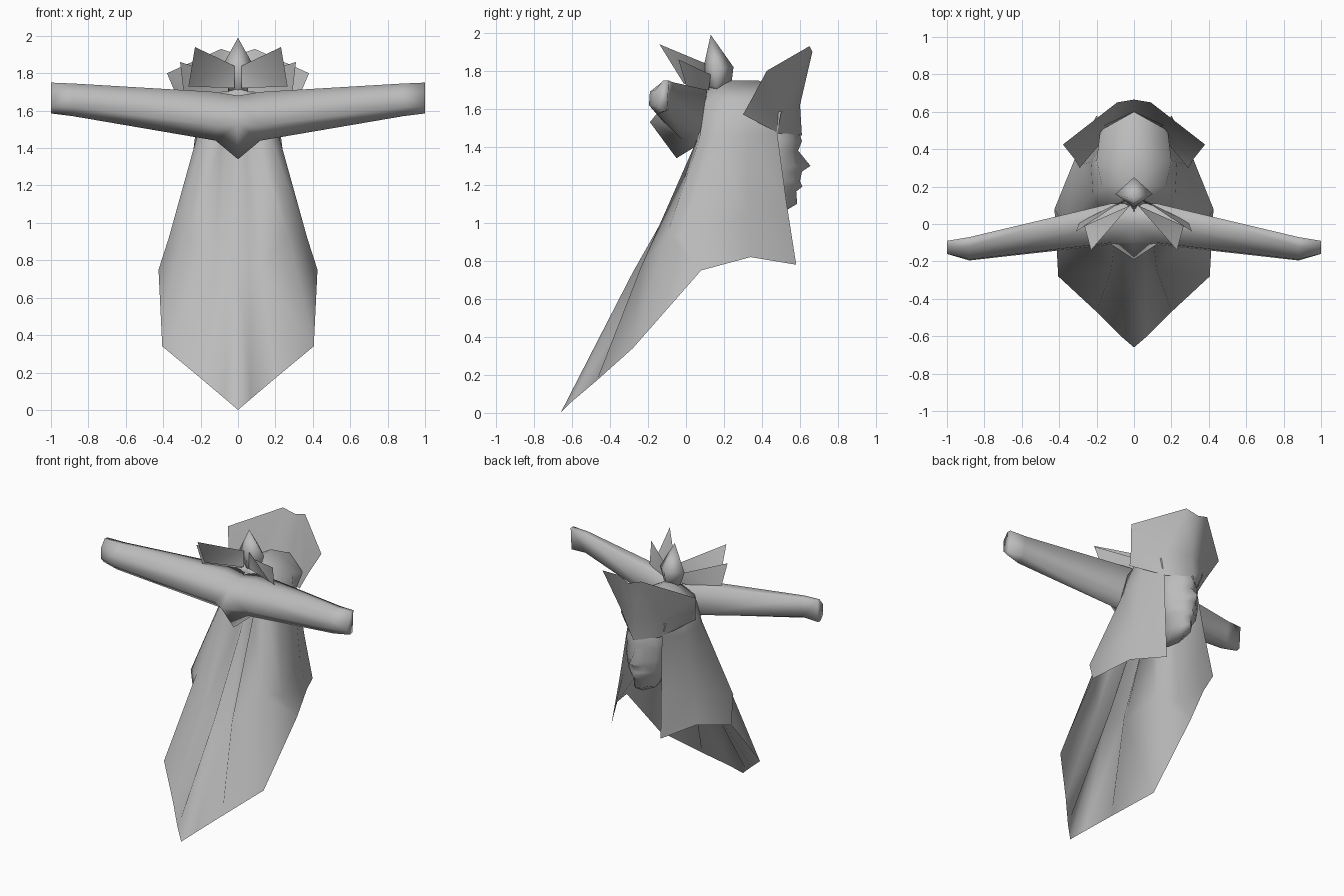
import bpy
import bmesh
import math

cube = bpy.data.objects.get("Cube")
if cube:
    bpy.data.objects.remove(cube, do_unlink=True)

grey = bpy.data.materials.new("stone_grey")
grey.use_nodes = True
colour = (0.5, 0.5, 0.5, 1)
grey.diffuse_color = colour
grey.node_tree.nodes["Principled BSDF"].inputs["Base Color"].default_value = colour


def finish(name, bm, mirrored=True, angle=180):
    """Turn a bmesh into a shaded object, mirrored across x when asked."""
    bmesh.ops.remove_doubles(bm, verts=bm.verts, dist=0.0005)
    bmesh.ops.recalc_face_normals(bm, faces=bm.faces)
    mesh = bpy.data.meshes.new(name)
    bm.to_mesh(mesh)
    bm.free()
    mesh.materials.append(grey)
    obj = bpy.data.objects.new(name, mesh)
    bpy.context.collection.objects.link(obj)
    if mirrored:
        mirror = obj.modifiers.new("mirror", "MIRROR")
        mirror.use_clip = True
        mirror.merge_threshold = 0.001
    bpy.ops.object.select_all(action="DESELECT")
    obj.select_set(True)
    bpy.context.view_layer.objects.active = obj
    bpy.ops.object.shade_smooth_by_angle(angle=math.radians(angle))


def loft(rows, closed=False, cap_last=False, cap_first=False):
    """Skin a list of point rows with quads."""
    bm = bmesh.new()
    grid = [[bm.verts.new(p) for p in row] for row in rows]
    for a, b in zip(grid, grid[1:]):
        count = len(a)
        for i in range(count if closed else count - 1):
            j = (i + 1) % count
            bm.faces.new((a[i], a[j], b[j], b[i]))
    if cap_last:
        bm.faces.new(grid[-1])
    if cap_first:
        bm.faces.new(grid[0])
    return bm


# Pleated cloak with hood: columns run from the crown down to the hem
cloak = [
    [(0, .06, 1.68), (0, .06, 1.6), (0, .06, 1.34), (0, -.28, .74), (0, -.66, 0)],
    [(0, .08, 1.69), (.04, .1, 1.61), (.04, .13, 1.4), (.06, -.17, .75), (.07, -.6, .06)],
    [(0, .1, 1.7), (.08, .1, 1.62), (.09, .05, 1.42), (.12, -.24, .76), (.2, -.47, .17)],
    [(0, .12, 1.72), (.14, .1, 1.64), (.18, .07, 1.44), (.27, -.1, .94), (.405, -.28, .34)],
    [(0, .2, 1.75), (.17, .2, 1.65), (.22, .16, 1.46), (.37, -.02, .92), (.425, .08, .75)],
    [(0, .38, 1.75), (.2, .34, 1.64), (.23, .33, 1.46), (.28, .32, 1.04), (.32, .34, .82)],
    [(0, .6, 1.64), (.18, .5, 1.58), (.14, .48, 1.47), (.17, .53, 1.1), (.2, .58, .78)],
]
finish("cloak", loft(cloak))

# Flared collar standing up behind the hood
lower = [(0, .61, 1.46), (.13, .49, 1.47), (.29, .3, 1.57)]
middle = [(0, .6, 1.62), (.17, .52, 1.62), (.32, .35, 1.66)]
upper = [(0, .665, 1.9), (.09, .65, 1.93), (.38, .425, 1.8)]
finish("collar", loft([lower, middle, upper]), angle=60)

# Outstretched arms: cross-sections (y, z) from the centre to the tip
sections = [
    (0, [(-.1, 1.64), (-.19, 1.53), (-.05, 1.34), (.08, 1.42), (.11, 1.68), (0, 1.68)]),
    (.12, [(-.1, 1.63), (-.11, 1.52), (-.02, 1.44), (.09, 1.48), (.11, 1.7), (0, 1.7)]),
    (.88, [(-.19, 1.69), (-.195, 1.62), (-.15, 1.57), (-.09, 1.6), (-.07, 1.74), (-.12, 1.745)]),
    (1, [(-.16, 1.7), (-.16, 1.62), (-.13, 1.585), (-.1, 1.59), (-.09, 1.75), (-.12, 1.75)]),
]
arm_rows = [[(x, y, z) for y, z in ring] for x, ring in sections]
finish("arms", loft(arm_rows, closed=True, cap_last=True))

# Face under the collar: height, front depth and half width of each slice
slices = [
    (1.52, .58, .11), (1.43, .61, .14), (1.38, .59, .145), (1.3, .655, .14),
    (1.27, .61, .135), (1.22, .6, .125), (1.19, .612, .115), (1.165, .58, .1),
    (1.1, .585, .08), (1.05, .5, .04),
]
face_rows = []
for z, front, half in slices:
    cheek = min(front, .6) - .03
    face_rows.append([(0, front, z), (half * .4, cheek, z), (half * .85, cheek - .05, z),
                      (half, .42, z), (half * .6, .33, z), (0, .3, z)])
finish("face", loft(face_rows, cap_last=True, cap_first=True), angle=60)

# Pointed bud on the crown
base = (0, .17, 1.66)
tip = (0, .13, 1.99)
low_ring = [(.07, .16, 1.72), (0, .24, 1.74), (-.07, .16, 1.72), (0, .1, 1.72)]
ring = [(.1, .16, 1.81), (0, .25, 1.82), (-.1, .16, 1.81), (0, .09, 1.81)]
finish("bud", loft([[base] * 4, low_ring, ring, [tip] * 4], closed=True), mirrored=False)

# Two pairs of petals fanning forward around the bud
petals = {
    "front_petals": [(.02, .1, 1.84), (.23, -.14, 1.94), (.265, -.01, 1.73), (.02, .1, 1.72)],
    "side_petals": [(.05, .13, 1.78), (.31, -.04, 1.86), (.29, .01, 1.69), (.05, .12, 1.7)],
}
for name, outline in petals.items():
    bm = bmesh.new()
    corners = [bm.verts.new(p) for p in outline]
    bm.faces.new((corners[0], corners[1], corners[2]))
    bm.faces.new((corners[0], corners[2], corners[3]))
    finish(name, bm)
